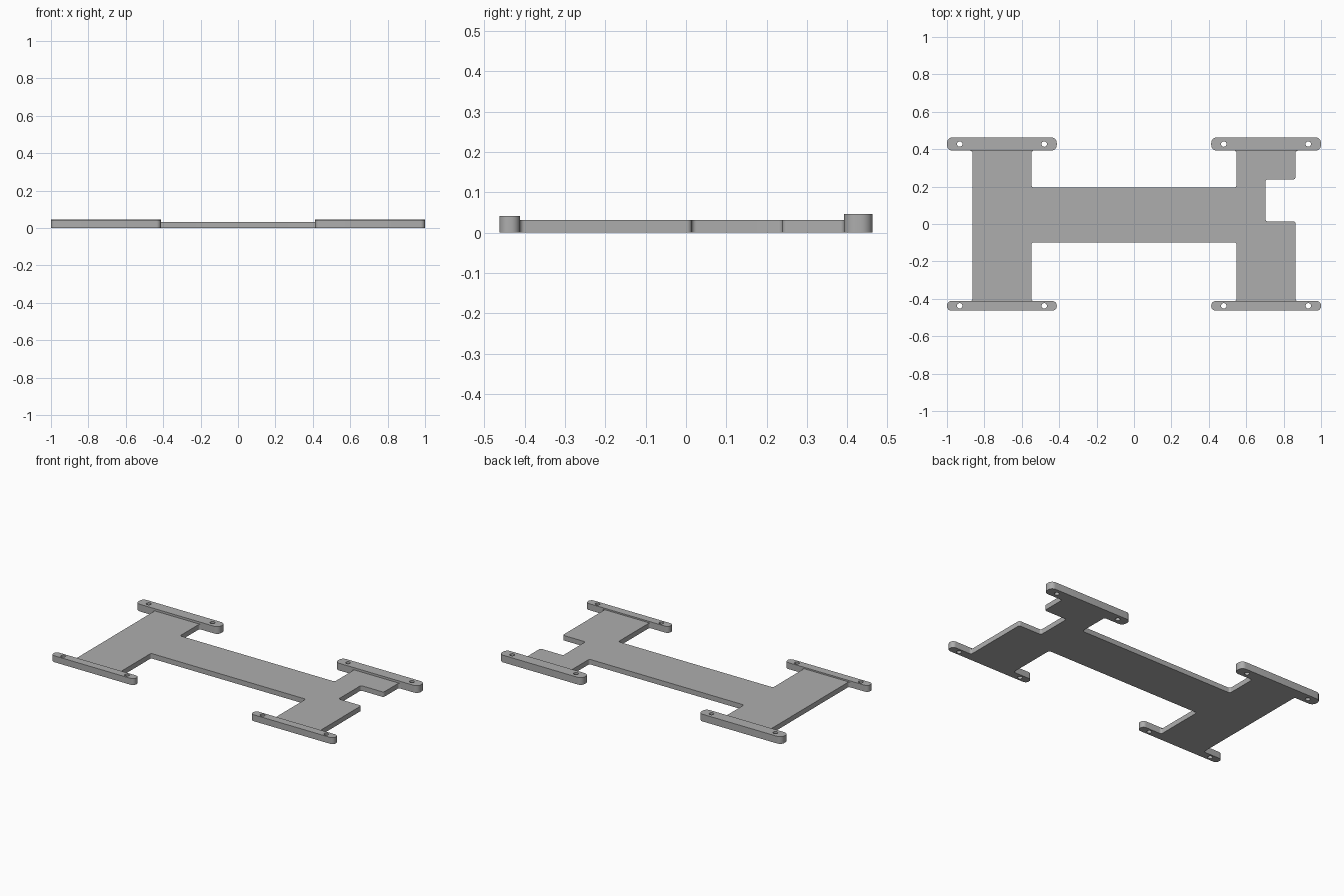
import bpy
import bmesh
from math import cos, sin, pi, tau
from mathutils import Vector

if "Cube" in bpy.data.objects:
    bpy.data.objects.remove(bpy.data.objects["Cube"], do_unlink=True)

grey = bpy.data.materials.new("plain grey")
grey.use_nodes = True
colour = (0.42, 0.42, 0.42, 1)
grey.diffuse_color = colour
for node in grey.node_tree.nodes:
    if node.type == "BSDF_PRINCIPLED":
        node.inputs["Base Color"].default_value = colour


def rounded(corners, steps=7):
    """Outline of right-angled corners (x, y, radius), each replaced by an arc."""
    out = []
    for i, (x, y, r) in enumerate(corners):
        p = Vector((x, y))
        if r == 0:
            out.append(p)
            continue
        a = (Vector(corners[i - 1][:2]) - p).normalized() * r
        b = (Vector(corners[(i + 1) % len(corners)][:2]) - p).normalized() * r
        for k in range(steps + 1):
            t = k / steps * pi / 2
            out.append(p + a * (1 - sin(t)) + b * (1 - cos(t)))
    return out


def circle(x, y, r, steps=24):
    return [Vector((x + r * cos(k * tau / steps), y + r * sin(k * tau / steps)))
            for k in range(steps)]


def slab(name, loops, height):
    """Solid sheet from an outline and any holes inside it."""
    curve = bpy.data.curves.new(name, "CURVE")
    curve.dimensions = "2D"
    curve.fill_mode = "BOTH"
    curve.extrude = height / 2
    for loop in loops:
        spline = curve.splines.new("POLY")
        spline.points.add(len(loop) - 1)
        for point, co in zip(spline.points, loop):
            point.co = (co.x, co.y, 0, 1)
        spline.use_cyclic_u = True
    temp = bpy.data.objects.new(name + " curve", curve)
    bpy.context.collection.objects.link(temp)
    bpy.context.view_layer.update()
    deps = bpy.context.evaluated_depsgraph_get()
    mesh = bpy.data.meshes.new_from_object(temp.evaluated_get(deps))
    bpy.data.objects.remove(temp, do_unlink=True)
    bpy.data.curves.remove(curve)

    bm = bmesh.new()
    bm.from_mesh(mesh)
    bmesh.ops.remove_doubles(bm, verts=bm.verts, dist=0.0002)
    bmesh.ops.translate(bm, verts=bm.verts, vec=(0, 0, height / 2))
    bmesh.ops.recalc_face_normals(bm, faces=bm.faces)
    bm.to_mesh(mesh)
    bm.free()
    mesh.materials.clear()
    mesh.materials.append(grey)
    obj = bpy.data.objects.new(name, mesh)
    bpy.context.collection.objects.link(obj)
    bpy.ops.object.select_all(action="DESELECT")
    obj.select_set(True)
    bpy.context.view_layer.objects.active = obj
    bpy.ops.object.shade_smooth_by_angle(angle=pi / 6)
    return obj


# Overall layout
OUT, INN = 0.864, 0.548
FRONT, BACK = -0.412, 0.392
LOW, HIGH = -0.098, 0.196
R = 0.012

# H-shaped plate with a notch in its left side, flared where it meets the bars
plate = [
    (-OUT - R, FRONT, 0), (-INN + R, FRONT, 0),
    (-INN, FRONT, R), (-INN, LOW, R), (INN, LOW, R), (INN, FRONT, R),
    (INN - R, FRONT, 0), (OUT + R, FRONT, 0),
    (OUT, FRONT, R), (OUT, 0.014, R), (0.703, 0.014, R),
    (0.703, 0.239, R), (OUT, 0.239, R), (OUT, BACK, R),
    (OUT + R, BACK, 0), (INN - R, BACK, 0),
    (INN, BACK, R), (INN, HIGH, R), (-INN, HIGH, R), (-INN, BACK, R),
    (-INN + R, BACK, 0), (-OUT - R, BACK, 0),
    (-OUT, BACK, R), (-OUT, FRONT, R),
]
slab("base_plate", [rounded(plate)], 0.032)

# Four mounting bars, each with two screw holes
for side, sx in (("left", 1), ("right", -1)):
    for end, y0, y1, r, height in (("front", -0.463, FRONT, 0.023, 0.041),
                                   ("back", BACK, 0.463, 0.03, 0.046)):
        x0, x1 = sorted((sx * 0.413, sx))
        bar = rounded([(x0, y0, r), (x1, y0, r), (x1, y1, r), (x0, y1, r)])
        holes = [circle(sx * x, (y0 + y1) / 2, 0.0145) for x in (0.48, 0.932)]
        slab(f"{end}_{side}_mounting_bar", [bar] + holes, height)
